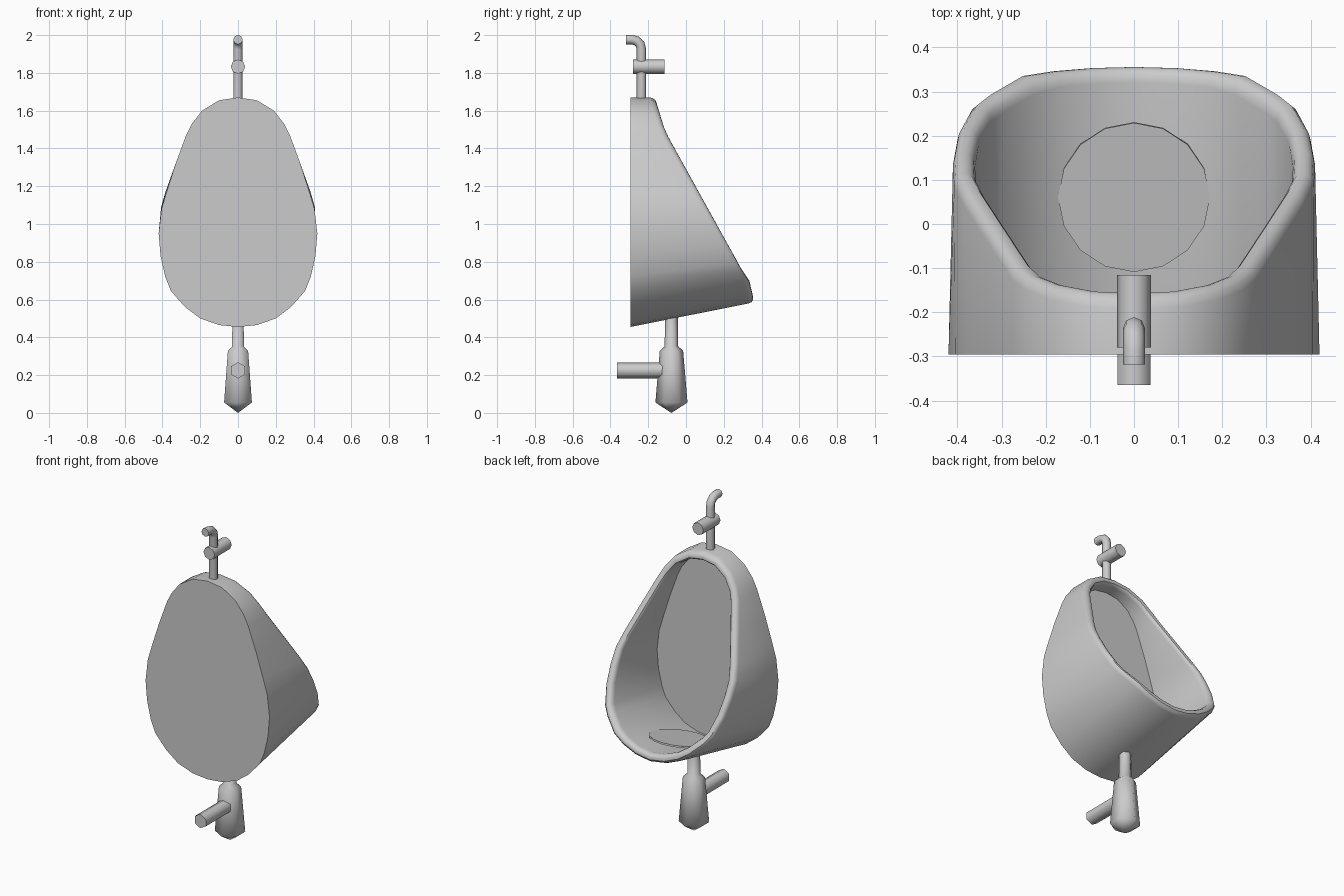
import bpy, bmesh, math
from mathutils import Vector, Matrix

if "Cube" in bpy.data.objects:
    bpy.data.objects.remove(bpy.data.objects["Cube"])

grey = bpy.data.materials.new("plain_grey")
grey.use_nodes = True
grey.diffuse_color = (0.6, 0.6, 0.6, 1)
grey.node_tree.nodes["Principled BSDF"].inputs["Base Color"].default_value = (0.6, 0.6, 0.6, 1)


def loft(name, rings, angle=35):
    """Skin a list of closed rings and cap both ends."""
    bm = bmesh.new()
    loops = [[bm.verts.new(p) for p in ring] for ring in rings]
    n = len(loops[0])
    for a, b in zip(loops, loops[1:]):
        for i in range(n):
            j = (i + 1) % n
            bm.faces.new((a[i], a[j], b[j], b[i]))
    bm.faces.new(loops[0])
    bm.faces.new(loops[-1][::-1])
    bmesh.ops.remove_doubles(bm, verts=bm.verts, dist=0.0001)
    bmesh.ops.recalc_face_normals(bm, faces=bm.faces)
    mesh = bpy.data.meshes.new(name)
    bm.to_mesh(mesh)
    bm.free()
    mesh.materials.append(grey)
    obj = bpy.data.objects.new(name, mesh)
    bpy.context.collection.objects.link(obj)
    bpy.ops.object.select_all(action="DESELECT")
    obj.select_set(True)
    bpy.context.view_layer.objects.active = obj
    bpy.ops.object.shade_smooth_by_angle(angle=math.radians(angle))
    return obj


def tube(name, path, radii, sides, angle=62, turn=0.0):
    """Sweep a polygon along a path in the y-z plane."""
    pts = [Vector((0, y, z)) for y, z in path]
    rings = []
    for i, p in enumerate(pts):
        t = (pts[min(i + 1, len(pts) - 1)] - pts[max(i - 1, 0)]).normalized()
        side = Vector((1, 0, 0))
        up = side.cross(t)
        angles = [math.tau * k / sides + turn for k in range(sides)]
        rings.append([p + radii[i] * (math.cos(a) * side + math.sin(a) * up) for a in angles])
    return loft(name, rings, angle)


# Half outlines (x, z), top to bottom
top = [(0, 1.67), (0.1, 1.655), (0.19, 1.6), (0.245, 1.53), (0.275, 1.47), (0.33, 1.32)]
back = top + [(0.378, 1.17), (0.405, 1.08), (0.42, 0.95), (0.41, 0.83), (0.385, 0.72),
              (0.355, 0.645), (0.28, 0.56), (0.2, 0.5), (0.1, 0.465), (0, 0.455)]
rim = top + [(0.384, 1.17), (0.407, 1.09), (0.41, 1.0), (0.4, 0.9), (0.37, 0.8),
             (0.335, 0.75), (0.26, 0.68), (0.19, 0.635), (0.1, 0.6), (0, 0.585)]
# Opening depth (z, y), low to high
depth = [(0.585, 0.36), (0.63, 0.352), (0.7, 0.335), (0.75, 0.3), (1.49, -0.11), (1.67, -0.165)]


def opening_y(z):
    for (z0, y0), (z1, y1) in zip(depth, depth[1:]):
        if z <= z1:
            return y0 + (y1 - y0) * (z - z0) / (z1 - z0)
    return depth[-1][1]


def ring(half, inset, y=None, pull=0.0):
    """Mirror a half outline, inset it, and place it in depth."""
    pts = [Vector(p) for p in half + [(-x, z) for x, z in half[-2:0:-1]]]
    out = []
    for i, p in enumerate(pts):
        t = (pts[(i + 1) % len(pts)] - pts[i - 1]).normalized()
        q = p + inset * Vector((t.y, -t.x))
        yy = opening_y(q.y) - pull if y is None else y
        drop = 0.2 * pull if q.y < 0.9 else 0
        out.append((q.x, yy, q.y - drop))
    return out


# Bowl: flat back, outer shell, rounded rim, inner wall and rear panel
loft("bowl", [
    ring(back, 0, y=-0.295),
    ring(rim, 0, pull=0.028),
    ring(rim, 0.004, pull=0.012),
    ring(rim, 0.014, pull=0.002),
    ring(rim, 0.026),
    ring(rim, 0.038, pull=0.004),
    ring(rim, 0.046, pull=0.014),
    ring(rim, 0.05, pull=0.03),
    ring(back, 0.056, y=-0.24),
])

# Drain disc lying on the sloping floor
disc = tube("drain_disc", [(0, -0.01), (0, 0)], [0.172, 0.172], 16, 40)
disc.matrix_world = Matrix.Translation((0, 0.06, 0.62)) @ Matrix.Rotation(math.atan(0.2), 4, "X")

# Supply pipe with bent end, and its valve
bend = [(-0.236 - 0.05 * (1 - math.cos(a)), 1.926 + 0.05 * math.sin(a))
        for a in (0, math.pi / 6, math.pi / 3, math.pi / 2)]
supply = [(-0.236, 1.64)] + bend + [(-0.318, 1.976)]
tube("supply_pipe", supply, [0.025] * len(supply), 8, 50)
tube("valve", [(-0.28, 1.833), (-0.115, 1.833)], [0.038] * 2, 8, 50)

# Waste trap: neck, shoulder, flared bottle and pointed base
tube("trap_bottle",
     [(-0.077, z) for z in (0.54, 0.352, 0.328, 0.055, 0.0)],
     [0.034, 0.036, 0.062, 0.085, 0.0], 6, turn=math.pi / 6)

# Waste outlet running back to the wall
tube("waste_outlet", [(-0.365, 0.225), (-0.1, 0.225)], [0.043] * 2, 6, turn=math.pi / 6)
